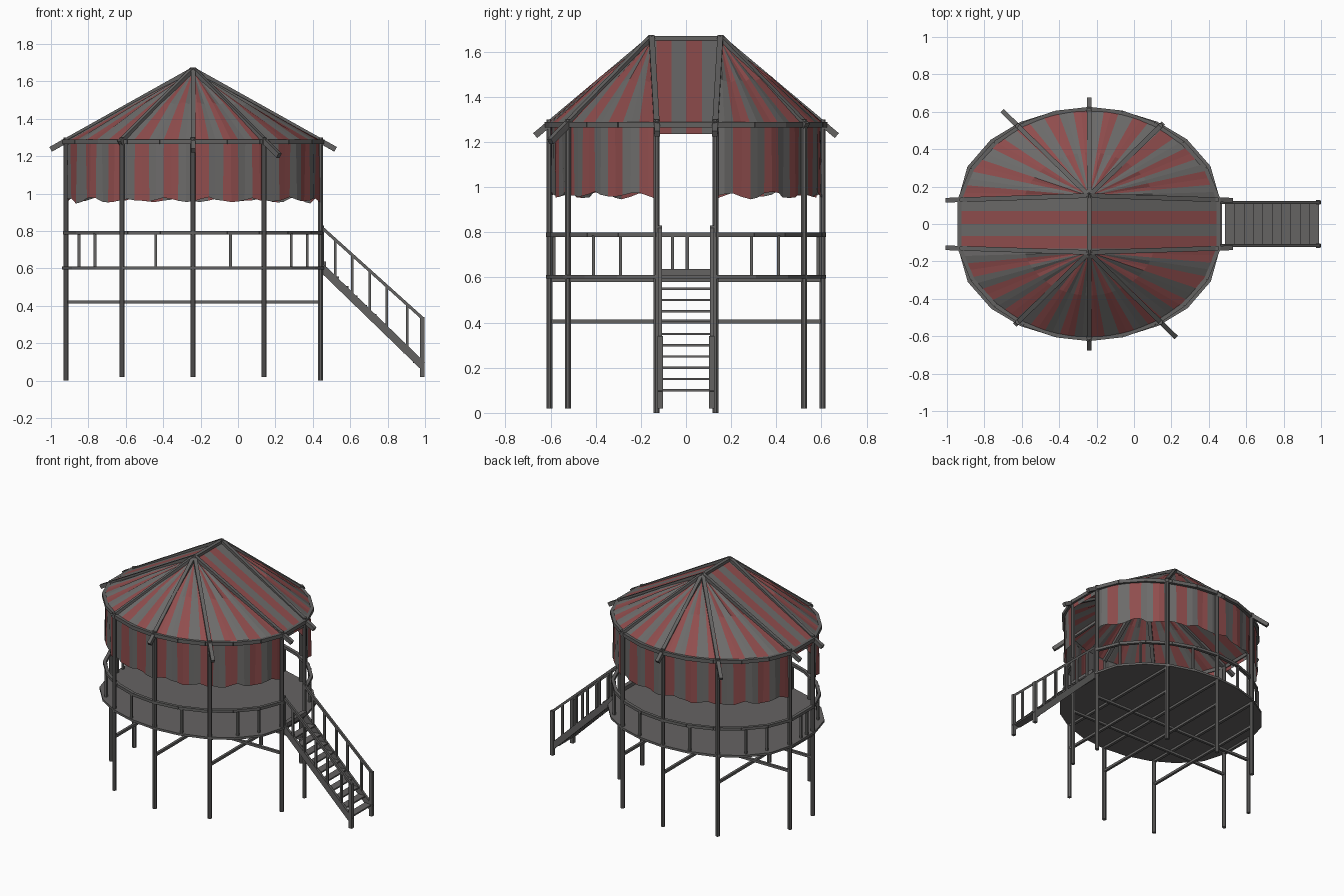
import bpy, bmesh, math, random
from mathutils import Vector

if "Cube" in bpy.data.objects:
    bpy.data.objects.remove(bpy.data.objects["Cube"])

random.seed(4)
CX, CY = -0.24, 0.13          # centre of the plan, offset of each half ellipse


def mat(name, c):
    m = bpy.data.materials.new(name)
    m.diffuse_color = (*c, 1)
    m.use_nodes = True
    m.node_tree.nodes["Principled BSDF"].inputs["Base Color"].default_value = m.diffuse_color
    return m


WOOD = mat("dark grey timber", (0.125, 0.122, 0.12))
DECK = mat("grey decking", (0.13, 0.126, 0.124))
GREY = mat("grey cloth", (0.15, 0.146, 0.143))
RED = mat("faded red cloth", (0.28, 0.075, 0.075))


def finish(name, bm, mats):
    me = bpy.data.meshes.new(name)
    bm.to_mesh(me)
    bm.free()
    for m in mats:
        me.materials.append(m)
    ob = bpy.data.objects.new(name, me)
    bpy.context.collection.objects.link(ob)
    return ob


def beam(bm, a, b, w, h, sides=4):
    """Straight bar from a to b, w wide and h deep, with 4 or more sides."""
    a, b = Vector(a), Vector(b)
    d = (b - a).normalized()
    ref = Vector((0, 0, 1)) if abs(d.z) < 0.95 else Vector((0, 1, 0))
    u = d.cross(ref).normalized()
    v = u.cross(d)
    k = 0.5 / math.cos(math.pi / sides)
    ring = [u * w * k * math.cos(t) + v * h * k * math.sin(t)
            for t in [(i + 0.5) * 2 * math.pi / sides for i in range(sides)]]
    lo = [bm.verts.new(a + r) for r in ring]
    hi = [bm.verts.new(b + r) for r in ring]
    for i in range(sides):
        j = (i + 1) % sides
        bm.faces.new((lo[i], lo[j], hi[j], hi[i]))
    bm.faces.new(lo[::-1])
    bm.faces.new(hi)


def bars(name, items, m=WOOD):
    bm = bmesh.new()
    for it in items:
        beam(bm, *it)
    return finish(name, bm, [m])


def spin(p, k):
    """k=0 keeps the point, k=1 turns it half way round the plan centre."""
    return Vector(p) if k == 0 else Vector((2 * CX - p[0], -p[1], p[2]))


def arc(rx, ry, n, pinch=0.055):
    """Front half ellipse, slightly pinched at the shoulders, in n equal steps."""
    fine = []
    for i in range(401):
        t = math.pi * (1 + i / 400)
        s = 1 - pinch * abs(math.cos(t) * math.sin(2 * t))
        fine.append((CX + s * rx * math.cos(t), -CY + s * ry * math.sin(t)))
    run = [0]
    for p, q in zip(fine, fine[1:]):
        run.append(run[-1] + math.dist(p, q))
    out, j = [], 0
    for i in range(n + 1):
        while j < 400 and run[j] < run[-1] * i / n - 1e-9:
            j += 1
        out.append(fine[j])
    return out


def outline(rx, ry, n, z, pinch=0.055):
    pts = [Vector((x, y, z)) for x, y in arc(rx, ry, n, pinch)]
    return pts + [spin(p, 1) for p in pts]


def hoop(name, rx, ry, z, w, h, gap=False):
    """Ring made of straight lengths; the gap leaves the stair side open."""
    pts = outline(rx, ry, 10, z)
    segs = [(pts[i], pts[(i + 1) % len(pts)], w, h) for i in range(len(pts))
            if not (gap and i == 10)]
    bars(name, segs)


# round deck
bm = bmesh.new()
f = bm.faces.new([bm.verts.new(p) for p in outline(0.7, 0.49, 10, 0.595, 0.005)])
for v in bmesh.ops.extrude_face_region(bm, geom=[f])["geom"]:
    if isinstance(v, bmesh.types.BMVert):
        v.co.z += 0.016
bmesh.ops.recalc_face_normals(bm, faces=bm.faces)
finish("deck", bm, [DECK])

# posts: offsets from the centre, and how far each rafter runs past its post
spots = [(-0.68, 0, 1.12), (-0.38, -0.393, 1.03), (0, -0.475, 1.14),
         (0.38, -0.393, 1.21), (0.68, 0, 1.12)]
posts, rafters = [], []
for k in (0, 1):
    for dx, dy, ext in spots:
        x, y = CX + dx, -CY + dy
        foot = 0.0 if dy == 0 else 0.02
        posts.append((spin((x, y, foot), k), spin((x, y, 1.3), k), 0.027, 0.027, 8))
        top = Vector((CX, -0.152, 1.662))
        end = top + (Vector((x, y, 1.282)) - top) * ext
        rafters.append((spin(top, k), spin(end, k), 0.025, 0.028))
rafters.append(((CX, -0.16, 1.66), (CX, 0.16, 1.66), 0.025, 0.02))
bars("posts", posts)
bars("rafters_and_ridge", rafters)

# cross bracing between opposite posts, and joists close under the deck
brace = [((-0.92, y, 0.42), (0.44, y, 0.42), 0.018, 0.018) for y in (-CY, CY)]
for d, y in ((-0.38, 0.523), (0, 0.605), (0.38, 0.523)):
    brace.append(((CX + d, -y, 0.405), (CX + d, y, 0.405), 0.018, 0.018))
    brace.append(((CX + d, -y, 0.588), (CX + d, y, 0.588), 0.02, 0.018))
brace += [((x, -CY, 0.588), (x, CY, 0.588), 0.02, 0.018) for x in (-0.92, 0.44)]
bars("under_deck_braces", brace)

# railing and eave hoops
hoop("hand_rail", 0.685, 0.48, 0.79, 0.022, 0.02, gap=True)
hoop("eave_hoop", 0.692, 0.485, 1.277, 0.022, 0.026)
bal = []
for k in (0, 1):
    for dx, y in ((0.61, -0.29), (0.525, -0.41), (0.2, -0.585)):
        for s in (-1, 1):
            x = CX + s * dx
            bal.append((spin((x, y, 0.61), k), spin((x, y, 0.785), k), 0.015, 0.015))
for y in (-0.06, 0.005):
    bal.append(((-0.922, y, 0.61), (-0.922, y, 0.785), 0.015, 0.015))
bars("balusters", bal)


def paint(bm, quad, red):
    bm.faces.new(quad).material_index = int(red)


# striped half cones of the roof and hanging side curtains
N = 44
hem = [0.965 + 0.012 * math.sin(i * 1.1) + random.uniform(-0.008, 0.006) for i in range(N + 1)]
roof, side = bmesh.new(), bmesh.new()
for k in (0, 1):
    rim = arc(0.69, 0.485, N)
    rows = []
    for t in (0.02, 0.5, 1.0):
        row = []
        for i, (x, y) in enumerate(rim):
            bulge = 0.015 * math.sin(math.pi * t) * math.sin(math.pi * i / N)
            crease = 0.006 * math.sin(i * 1.7) * math.sin(math.pi * t)
            p = Vector((CX, -0.15, 1.655)).lerp(Vector((x, y, 1.28)), t)
            p.z += bulge + crease
            row.append(roof.verts.new(spin(p, k)))
        rows.append(row)
    for lo, hi in zip(rows, rows[1:]):
        for i in range(N):
            paint(roof, (lo[i], lo[i + 1], hi[i + 1], hi[i]), (i // 2) % 2 == 1)
    upper, lower = [], []
    for i, (x, y) in enumerate(arc(0.675, 0.468, N, 0.04)):
        s = 1 + 0.012 * math.sin(i * 1.9)
        upper.append(side.verts.new(spin((x, y, 1.275), k)))
        lower.append(side.verts.new(spin((CX + (x - CX) * s, -CY + (y + CY) * s, hem[i]), k)))
    for i in range(N):
        paint(side, (upper[i], upper[i + 1], lower[i + 1], lower[i]), (i // 2) % 2 == 1)

# striped middle panel of the roof, running over the ridge with short end flaps
ys = [-0.145, -0.13, -0.065, 0.0, 0.07, 0.145]
prof = [(-0.925, 1.235), (-0.93, 1.285), (CX, 1.655), (0.45, 1.285), (0.445, 1.235)]
grid = [[roof.verts.new((x, y, z)) for y in ys] for x, z in prof]
for a, b in zip(grid, grid[1:]):
    for j in range(5):
        paint(roof, (a[j], a[j + 1], b[j + 1], b[j]), j % 2 == 1)
finish("striped_roof", roof, [GREY, RED])
finish("striped_curtains", side, [GREY, RED])

# stairs: stringers, rails, balusters and treads
stair = []
for y in (-0.115, 0.115):
    stair.append(((0.44, y, 0.61), (0.985, y, 0.082), 0.018, 0.042))
    stair.append(((0.44, y, 0.825), (0.99, y, 0.33), 0.016, 0.016))
    stair.append(((0.985, y, 0.02), (0.985, y, 0.34), 0.024, 0.024))
    stair.append(((0.45, y, 0.6), (0.45, y, 0.83), 0.018, 0.018))
    for x in (0.52, 0.61, 0.705, 0.795, 0.905):
        g = (x - 0.44) / 0.55
        stair.append(((x, y, 0.61 - 0.53 * g), (x, y, 0.825 - 0.495 * g), 0.014, 0.014))
bars("stair_frame", stair)
treads = [((0.963 - 0.05 * i, -0.11, 0.10 + 0.05 * i), (0.963 - 0.05 * i, 0.11, 0.10 + 0.05 * i),
           0.054, 0.01) for i in range(10)]
treads.append(((0.455, -0.115, 0.622), (0.455, 0.115, 0.622), 0.03, 0.03))
bars("stair_treads", treads, DECK)
